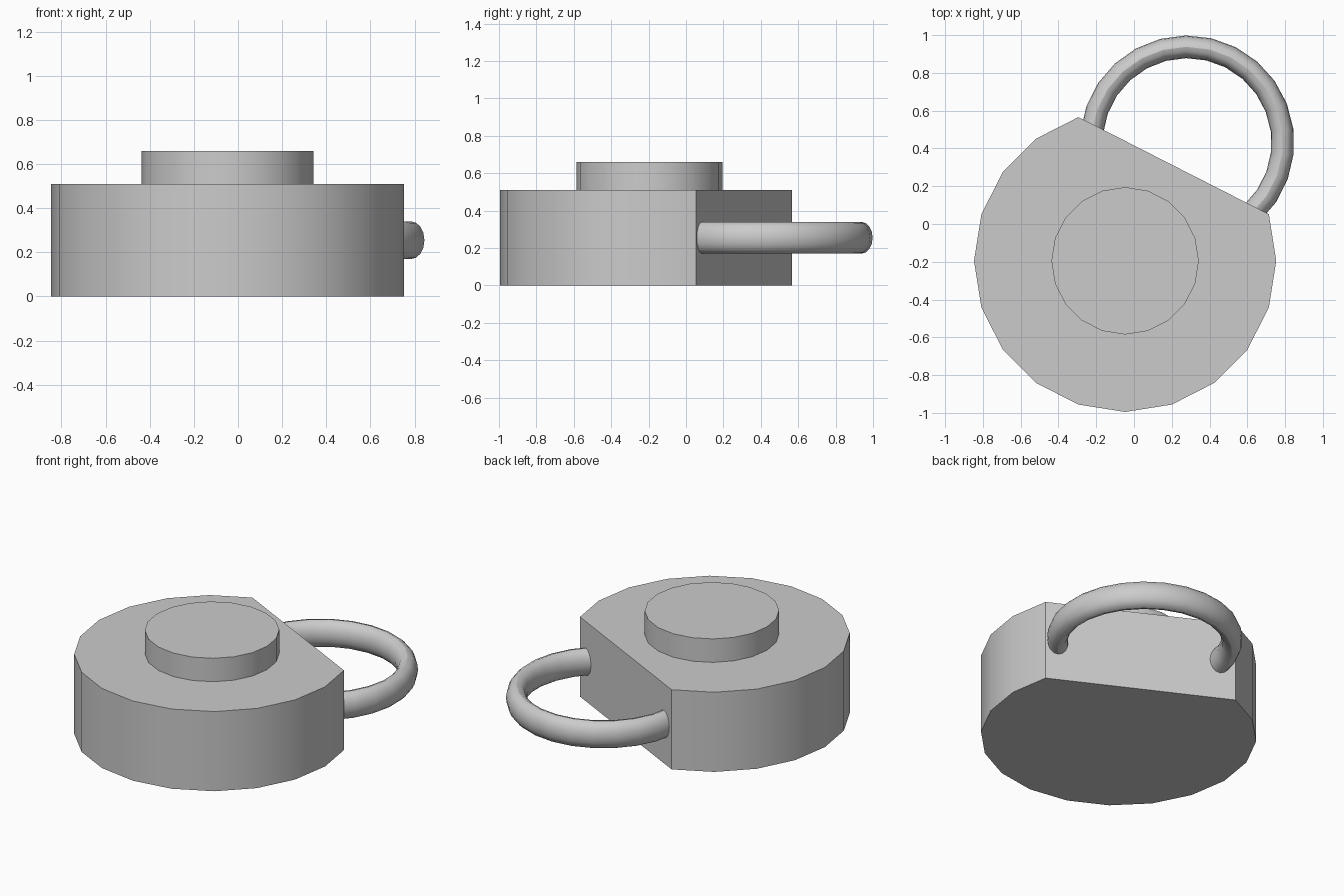
import bpy, bmesh
from math import sin, cos, radians, tau
from mathutils import Vector

if "Cube" in bpy.data.objects:
    bpy.data.objects.remove(bpy.data.objects["Cube"])

CX, CY = -0.047, -0.195   # centre of the round body


def finish(name, bm):
    bmesh.ops.recalc_face_normals(bm, faces=bm.faces)
    mesh = bpy.data.meshes.new(name)
    bm.to_mesh(mesh)
    bm.free()
    obj = bpy.data.objects.new(name, mesh)
    bpy.context.collection.objects.link(obj)
    bpy.ops.object.select_all(action='DESELECT')
    obj.select_set(True)
    bpy.context.view_layer.objects.active = obj
    bpy.ops.object.shade_smooth_by_angle(angle=radians(30))
    return obj


def skin(name, rings):
    """Join closed rings of points into a capped tube."""
    bm = bmesh.new()
    loops = [[bm.verts.new(p) for p in ring] for ring in rings]
    n = len(loops[0])
    for a, b in zip(loops, loops[1:]):
        for i in range(n):
            j = (i + 1) % n
            bm.faces.new((a[i], a[j], b[j], b[i]))
    bm.faces.new(loops[0])
    bm.faces.new(loops[-1])
    return finish(name, bm)


def disc(name, radius, z0, z1, steps):
    """Upright prism using the chosen corners of a 20-sided circle."""
    return skin(name, [[(CX + radius * cos(tau * k / 20),
                         CY + radius * sin(tau * k / 20), z) for k in steps]
                       for z in (z0, z1)])


# Lock body: 20-gon with four corners cut off to leave a flat side
disc("lock_body", 0.8, 0, 0.51, range(6, 22))

# Raised round dial on top
disc("dial", 0.39, 0.51, 0.66, range(20))

# Shackle: oval section swept round an arc that ends inside the flat side
side, out = Vector((0.891, -0.454, 0)), Vector((0.454, 0.891, 0))
centre = Vector((0.21, 0.309, 0.255)) + side * 0.008 + out * 0.141
rings = []
for k in range(-8, 9):
    a = tau * k / 26
    radial = side * sin(a) + out * cos(a)
    rings.append([centre + radial * (0.507 + 0.06 * cos(t))
                  + Vector((0, 0, 0.085 * sin(t)))
                  for t in (tau * i / 16 for i in range(16))])
skin("shackle", rings)
